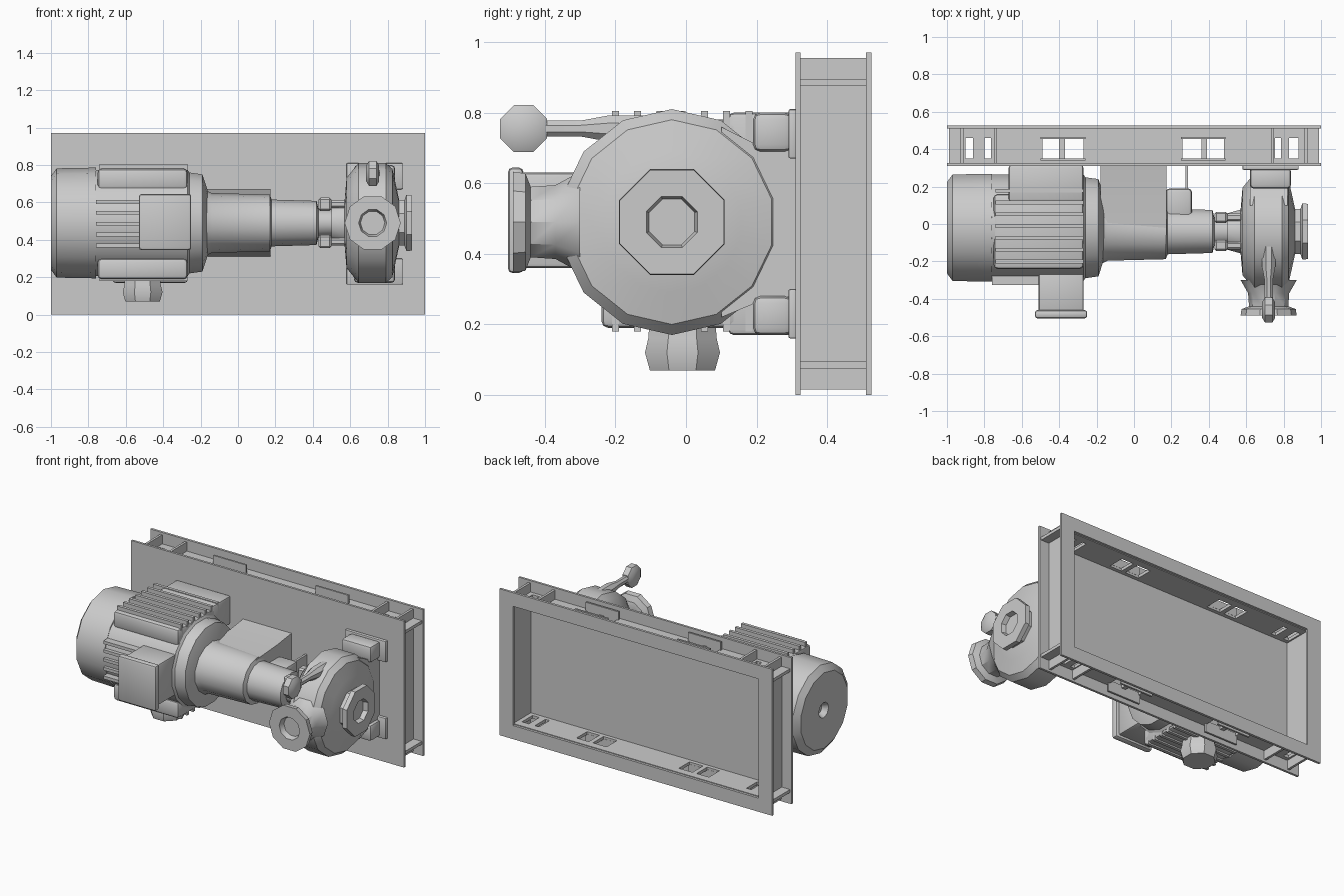
import bpy, bmesh, math
from mathutils import Vector, Matrix

cube = bpy.data.objects.get("Cube")
if cube:
    bpy.data.objects.remove(cube, do_unlink=True)

grey = bpy.data.materials.new("plain grey")
grey.use_nodes = True
grey.diffuse_color = (0.6, 0.6, 0.6, 1)
grey.node_tree.nodes["Principled BSDF"].inputs["Base Color"].default_value = (0.6, 0.6, 0.6, 1)

CY, CZ = -0.04, 0.49      # shaft line
MID = 0.485               # middle height of the base


def finish(name, bm, angle=35):
    bmesh.ops.recalc_face_normals(bm, faces=bm.faces)
    mesh = bpy.data.meshes.new(name)
    bm.to_mesh(mesh)
    bm.free()
    mesh.materials.append(grey)
    obj = bpy.data.objects.new(name, mesh)
    bpy.context.collection.objects.link(obj)
    bpy.ops.object.select_all(action='DESELECT')
    obj.select_set(True)
    bpy.context.view_layer.objects.active = obj
    bpy.ops.object.shade_smooth_by_angle(angle=math.radians(angle))
    return obj


def add_box(bm, x, y, z):
    """Box from (low, high) pairs."""
    lo, hi = zip(x, y, z)
    size = [b - a for a, b in zip(lo, hi)]
    mid = [(a + b) / 2 for a, b in zip(lo, hi)]
    m = Matrix.Translation(mid) @ Matrix.Diagonal((*size, 1))
    return bmesh.ops.create_cube(bm, size=1, matrix=m)["verts"]


def box(name, x, y, z, bevel=0.0):
    bm = bmesh.new()
    add_box(bm, x, y, z)
    if bevel:
        bmesh.ops.bevel(bm, geom=bm.edges[:], offset=bevel, segments=2,
                        profile=0.5, affect='EDGES')
    return finish(name, bm)


def lathe(name, profile, origin, axis, sides, turn=0.0):
    """Spin (distance, radius) points about an axis through origin."""
    rot = Vector(axis).to_track_quat('Z', 'Y').to_matrix().to_4x4()
    bm = bmesh.new()
    rings = []
    for t, r in profile:
        angles = [2 * math.pi * (i + turn) / sides for i in range(sides)]
        rings.append([bm.verts.new((r * math.cos(a), r * math.sin(a), t)) for a in angles])
    for a, b in zip(rings, rings[1:]):
        for i in range(sides):
            j = (i + 1) % sides
            bm.faces.new((a[i], a[j], b[j], b[i]))
    bm.faces.new(rings[0])
    bm.faces.new(rings[-1])
    bm.transform(Matrix.Translation(origin) @ rot)
    return finish(name, bm)


def extrude(name, outline, x):
    """Extrude a (y, z) outline along x."""
    bm = bmesh.new()
    face = bm.faces.new([bm.verts.new((x[0], y, z)) for y, z in outline])
    new = bmesh.ops.extrude_face_region(bm, geom=[face])["geom"]
    verts = [v for v in new if isinstance(v, bmesh.types.BMVert)]
    bmesh.ops.translate(bm, vec=(x[1] - x[0], 0, 0), verts=verts)
    return finish(name, bm)


def flip(pair):
    return (2 * MID - pair[1], 2 * MID - pair[0])


# Base frame: front plate, rear flange ring, webs with slots
box("base_plate", (-1, 1), (0.31, 0.325), (0, 0.97))
ring = bmesh.new()
for z in ((0, 0.09), (0.88, 0.97)):
    add_box(ring, (-1, 1), (0.51, 0.526), z)
for s in (-1, 1):
    add_box(ring, sorted((s, s * 0.9)), (0.51, 0.526), (0.09, 0.88))
finish("rear_flange", ring)

slots = [(-0.9, -0.86), (-0.8, -0.765), (-0.49, -0.4), (-0.37, -0.27),
         (0.26, 0.36), (0.39, 0.48), (0.755, 0.785), (0.83, 0.88)]
web = bmesh.new()
for side in (lambda p: p, flip):
    z = side((0.075, 0.095))
    add_box(web, (-0.99, 0.99), (0.325, 0.35), z)
    add_box(web, (-0.99, 0.99), (0.46, 0.51), z)
    edges = [-0.99] + [e for s in slots for e in s] + [0.99]
    for a, b in zip(edges[::2], edges[1::2]):
        add_box(web, (a, b), (0.35, 0.46), z)
    # Slot sleeves and gussets in the channel
    for a in (-0.5, 0.25):
        for y in (0.345, 0.46):
            add_box(web, (a, a + 0.24), (y - 0.006, y + 0.006), side((0.02, 0.08)))
    for x in (-0.92, -0.74, 0.74, 0.92):
        add_box(web, (x - 0.008, x + 0.008), (0.325, 0.51), side((0.015, 0.08)))
for s in (-1, 1):
    add_box(web, sorted((s * 0.91, s * 0.93)), (0.325, 0.51), (0.08, 0.89))
finish("frame_webs", web)

# Motor
lathe("fan_cover", [(-0.96, 0.03), (-0.995, 0.05), (-1, 0.25), (-0.97, 0.292), (-0.76, 0.296)],
      (0, -0.02, CZ), (1, 0, 0), 14, 0.5)
lathe("motor_body", [(-0.78, 0.27), (-0.76, 0.29), (-0.27, 0.29), (-0.26, 0.275), (-0.19, 0.265), (-0.16, 0.17)],
      (0, -0.02, CZ), (1, 0, 0), 16, 0.5)
fins = bmesh.new()
for i in range(7):
    d = -0.2 + i * 0.063
    for z in ((0.7, 0.805), (0.18, 0.28)):
        add_box(fins, (-0.74, -0.27), (d - 0.01, d + 0.01), z)
for i in range(5):
    d = 0.37 + i * 0.058
    add_box(fins, (-0.76, -0.3), (-0.325, -0.25), (d - 0.01, d + 0.01))
finish("cooling_fins", fins)
for label, side in (("lower", lambda p: p), ("upper", flip)):
    box(label + "_motor_foot", (-0.67, -0.27), (0.12, 0.315), side((0.17, 0.36)), 0.015)
    box(label + "_motor_shoulder", (-0.75, -0.27), (-0.24, 0.16), side((0.19, 0.3)), 0.02)
box("terminal_box", (-0.51, -0.27), (-0.47, -0.25), (0.36, 0.63), 0.012)
box("terminal_lid", (-0.53, -0.25), (-0.505, -0.46), (0.345, 0.645), 0.015)
lathe("cable_gland", [(0.07, 0.1), (0.12, 0.115), (0.16, 0.105), (0.22, 0.1)],
      (-0.51, -0.01, 0), (0, 0, 1), 8, 0.5)

# Bearing bracket, with its support reaching the base plate
lathe("bearing_housing", [(-0.2, 0.19), (-0.14, 0.16), (0.17, 0.152), (0.18, 0.125), (0.42, 0.118),
                          (0.43, 0.075), (0.54, 0.07)], (0, CY, CZ), (1, 0, 0), 14, 0.5)
extrude("bearing_support", [(-0.06, 0.345), (-0.06, 0.635), (0.16, 0.65), (0.315, 0.67),
                            (0.315, 0.31), (0.16, 0.33)], (-0.18, 0.175))
box("housing_boss", (0.17, 0.31), (0.02, 0.19), (0.41, 0.57), 0.02)
box("housing_foot", (0.275, 0.29), (0.17, 0.315), (0.42, 0.56))

# Coupling lugs between bearing housing and pump
lugs = bmesh.new()
for sy, sz in ((-1, -1), (-1, 1), (1, -1), (1, 1)):
    y, z = CY + sy * 0.075, CZ + sz * 0.1
    add_box(lugs, (0.43, 0.5), (y - 0.03, y + 0.03), (z - 0.035, z + 0.035))
    add_box(lugs, (0.49, 0.58), (y - 0.02, y + 0.02), (z - 0.02, z + 0.02))
bmesh.ops.bevel(lugs, geom=lugs.edges[:], offset=0.01, segments=1, affect='EDGES')
finish("coupling_lugs", lugs)

# Pump casing with suction flange
lathe("pump_casing", [(0.5, 0.1), (0.57, 0.12), (0.58, 0.24), (0.62, 0.29), (0.645, 0.32), (0.79, 0.32),
                      (0.825, 0.29), (0.845, 0.2), (0.86, 0.13)], (0, CY, CZ), (1, 0, 0), 14, 0.5)
lathe("suction_flange", [(0.84, 0.13), (0.89, 0.13), (0.9, 0.162), (0.93, 0.16), (0.93, 0.078), (0.9, 0.07)],
      (0, CY, CZ), (1, 0, 0), 8, 0.5)
extrude("casing_pedestal", [(0.1, 0.22), (0.1, 0.76), (0.22, 0.7), (0.315, 0.69),
                            (0.315, 0.28), (0.22, 0.27)], (0.62, 0.82))
for label, side in (("lower", lambda p: p), ("upper", flip)):
    box(label + "_pump_foot", (0.62, 0.84), (0.19, 0.3), side((0.17, 0.28)), 0.02)
    box(label + "_foot_pad", (0.58, 0.88), (0.29, 0.315), side((0.16, 0.3)), 0.006)

# Discharge nozzle facing forward
lathe("discharge_nozzle", [(-0.3, 0.15), (-0.37, 0.11), (-0.44, 0.105), (-0.455, 0.145),
                           (-0.49, 0.15), (-0.49, 0.075), (-0.455, 0.065)],
      (0.72, 0, CZ), (0, 1, 0), 10)

# Gauge on a short pipe
lathe("gauge_pipe", [(-0.42, 0.024), (-0.3, 0.024), (-0.22, 0.04), (-0.12, 0.04)],
      (0.72, 0, 0.755), (0, 1, 0), 8, 0.5)
lathe("gauge_head", [(-0.035, 0.045), (-0.02, 0.072), (0.02, 0.072), (0.035, 0.045)],
      (0.72, -0.46, 0.755), (1, 0, 0), 8, 0.5)
